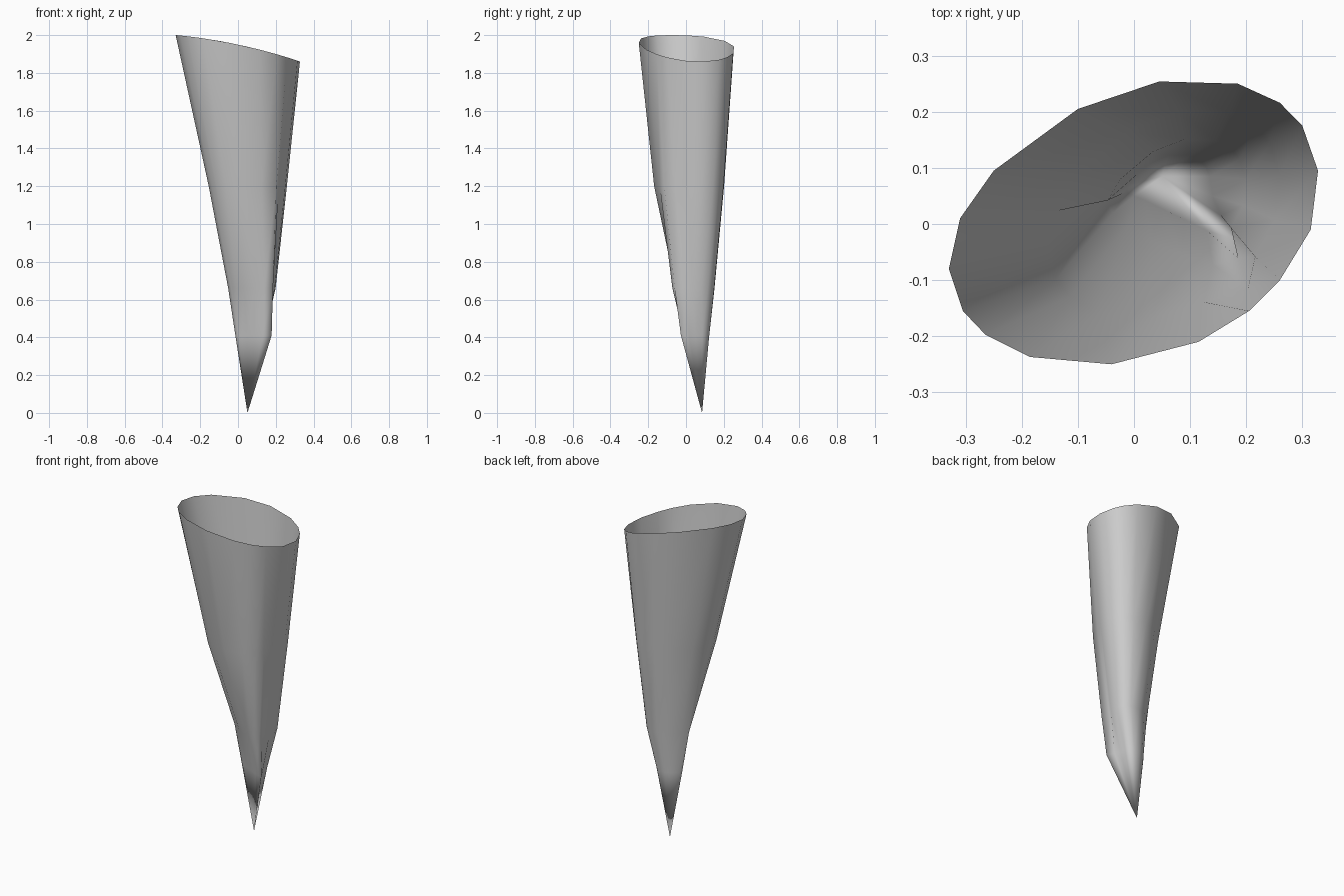
import bpy, bmesh

if "Cube" in bpy.data.objects:
    bpy.data.objects.remove(bpy.data.objects["Cube"])

# Rim outline of the rolled sheet, seen from above
RIM = [(-.33, -.08), (-.31, .01), (-.25, .095), (-.10, .205), (.045, .254),
       (.185, .25), (.26, .216), (.30, .175), (.328, .095), (.315, -.01),
       (.26, -.10), (.205, -.155), (.115, -.21), (-.04, -.25), (-.185, -.237),
       (-.265, -.197), (-.305, -.155)]

# Pinched outline near the tip: flattened front, corner at front right
PINCH = [(-.014, .057), (-.01, .07), (.005, .088), (.03, .108), (.06, .122),
         (.10, .123), (.118, .113), (.13, .10), (.135, .085), (.14, .05),
         (.155, .015), (.178, -.027), (.13, -.012), (.09, .008), (.05, .027),
         (.02, .042), (0, .05)]

TIP = (.05, .085, 0)


def section(cx, cy, hx, hy, z, changes):
    """Rim outline scaled into the given box, with a few points moved."""
    pts = [(cx + x / .33 * hx, cy + y / .252 * hy) for x, y in RIM]
    for i, p in changes.items():
        pts[i] = p
    return [(x, y, z) for x, y in pts]


rings = [
    # slanted open mouth
    [(x, y, 1.95 - .213 * x - .185 * x * x) for x, y in RIM],
    # middle
    section(.0525, .015, .2075, .185, 1.2, {11: (.203, -.115)}),
    # lower part with the fold at the front right
    section(.0725, .0375, .1275, .1125, .66,
            {0: (-.052, .045), 11: (.185, -.06), 12: (.14, -.072),
             13: (.085, -.055), 14: (.03, -.03), 15: (-.01, 0), 16: (-.037, .02)}),
    [(x, y, .41) for x, y in PINCH],
]

# Skin the sections and close them at the tip
bm = bmesh.new()
loops = [[bm.verts.new(p) for p in ring] for ring in rings]
tip = bm.verts.new(TIP)
n = len(RIM)
for upper, lower in zip(loops, loops[1:]):
    for i in range(n):
        j = (i + 1) % n
        bm.faces.new((upper[i], upper[j], lower[j], lower[i]))
for i in range(n):
    bm.faces.new((loops[-1][i], loops[-1][(i + 1) % n], tip))
bmesh.ops.recalc_face_normals(bm, faces=bm.faces)
for f in bm.faces:
    f.smooth = True

mesh = bpy.data.meshes.new("paper_cone")
bm.to_mesh(mesh)
bm.free()
cone = bpy.data.objects.new("paper_cone", mesh)
bpy.context.collection.objects.link(cone)
